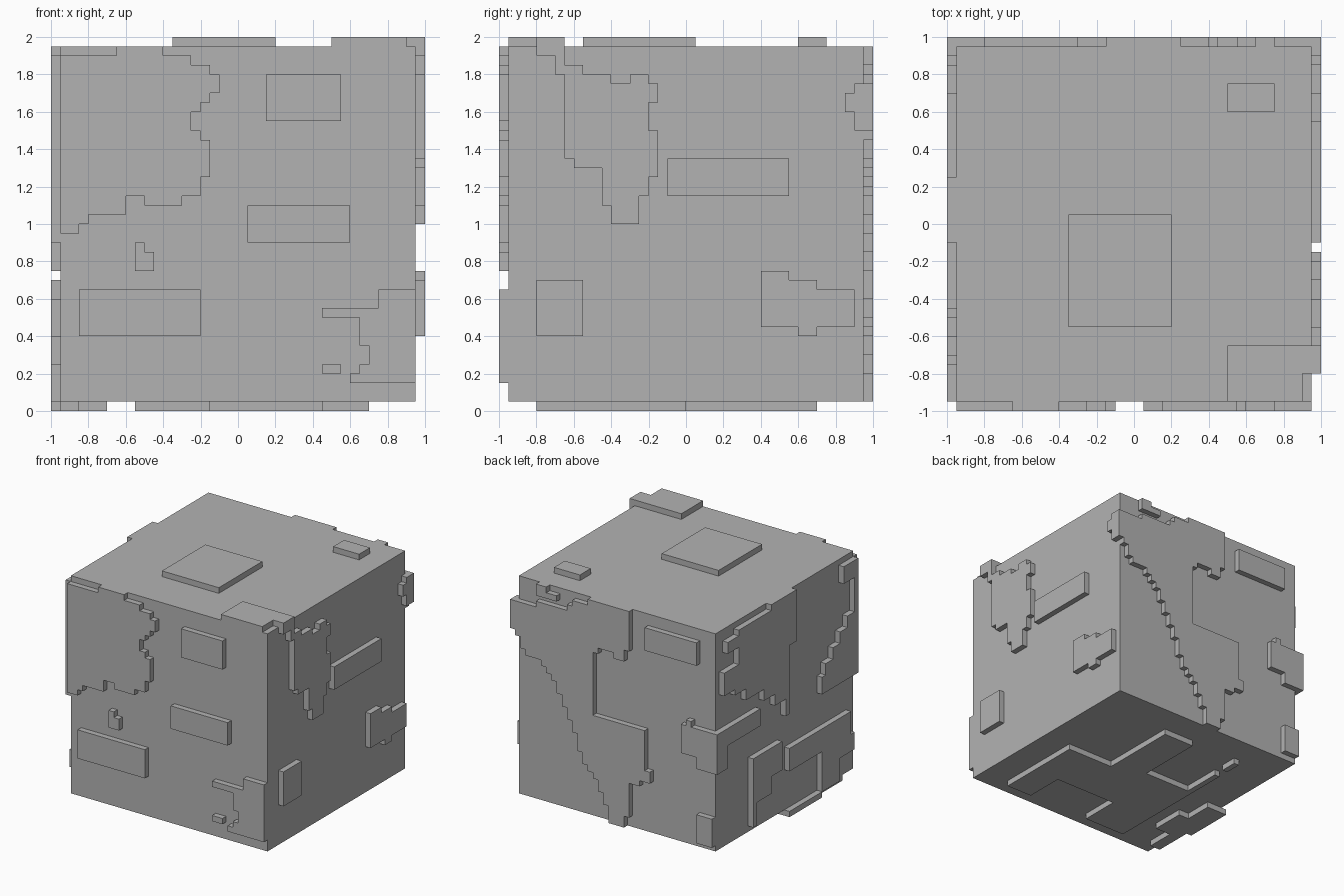
import bpy
import bmesh
from mathutils import Vector

CELL = 0.05  # size of one grid cell
INNER, OUTER = 0.95, 1.0  # depth range of the raised plates

starter = bpy.data.objects.get("Cube")
if starter:
    bpy.data.objects.remove(starter, do_unlink=True)

# One plain grey for everything
grey = bpy.data.materials.new("plain_grey")
grey.use_nodes = True
grey.diffuse_color = (0.45, 0.45, 0.45, 1)
grey.node_tree.nodes["Principled BSDF"].inputs["Base Color"].default_value = grey.diffuse_color

# Each side turns (across, along, depth) into a position
SIDES = {
    "front": lambda u, v, d: Vector((u, -d, v)),
    "back": lambda u, v, d: Vector((u, d, v)),
    "right": lambda u, v, d: Vector((d, u, v)),
    "left": lambda u, v, d: Vector((-d, u, v)),
    "top": lambda u, v, d: Vector((u, v, 1 + d)),
    "bottom": lambda u, v, d: Vector((u, v, 1 - d)),
}


def finish(bm, name):
    bmesh.ops.recalc_face_normals(bm, faces=bm.faces)
    mesh = bpy.data.meshes.new(name)
    bm.to_mesh(mesh)
    bm.free()
    mesh.materials.append(grey)
    obj = bpy.data.objects.new(name, mesh)
    bpy.context.collection.objects.link(obj)
    return obj


def plate(side, name, *corners):
    """Raise a stepped outline: each corner is reached by going across, then along."""
    place = SIDES[side]
    outline = []
    for i, (u, v) in enumerate(corners):
        next_u = corners[(i + 1) % len(corners)][0]
        outline += [(u * CELL, v * CELL), (next_u * CELL, v * CELL)]
    bm = bmesh.new()
    base = bm.faces.new([bm.verts.new(place(u, v, INNER)) for u, v in outline])
    raised = bmesh.ops.extrude_face_region(bm, geom=[base], use_keep_orig=True)
    verts = [g for g in raised["geom"] if isinstance(g, bmesh.types.BMVert)]
    shift = place(0, 0, OUTER) - place(0, 0, INNER)
    bmesh.ops.translate(bm, verts=verts, vec=shift)
    return finish(bm, side + "_" + name)


# Core block
core = bmesh.new()
bmesh.ops.create_cube(core, size=2 * INNER)
bmesh.ops.translate(core, verts=core.verts, vec=(0, 0, 1))
finish(core, "core_block")

# Front plates
plate("front", "large_land", (-19, 19), (-17, 20), (-16, 21), (-12, 23), (-10, 22),
      (-6, 23), (-4, 25), (-3, 29), (-4, 30), (-5, 32), (-4, 33), (-3, 34),
      (-2, 36), (-3, 37), (-5, 38), (-8, 39), (-13, 38))
plate("front", "corner_land", (12, 3), (19, 13), (15, 11), (9, 10), (13, 7), (14, 5), (13, 4))
plate("front", "small_island", (-11, 15), (-9, 17), (-10, 18))
plate("front", "tiny_island", (9, 4), (11, 5))
plate("front", "upper_panel", (3, 31), (11, 36))
plate("front", "middle_panel", (1, 18), (12, 22))
plate("front", "lower_panel", (-17, 8), (-4, 13))

# Right plates
plate("right", "large_land", (-8, 20), (-5, 23), (-4, 25), (-3, 30), (-4, 33), (-3, 35),
      (-4, 36), (-6, 35), (-8, 36), (-11, 37), (-13, 39), (-16, 38), (-14, 36),
      (-13, 27), (-12, 26), (-9, 22))
plate("right", "lower_land", (8, 9), (12, 8), (14, 9), (18, 13), (14, 14), (11, 15))
plate("right", "corner_land", (18, 30), (20, 35), (18, 34), (17, 32))
plate("right", "middle_panel", (-2, 23), (11, 27))
plate("right", "lower_panel", (-16, 8), (-11, 14))

# Back plates
plate("back", "large_land", (-2, 1), (1, 4), (2, 6), (3, 8), (4, 9), (5, 10), (6, 12),
      (7, 15), (8, 17), (9, 19), (10, 21), (11, 23), (12, 24), (13, 25), (14, 26),
      (17, 27), (18, 29), (19, 35), (15, 36), (9, 37), (8, 38), (5, 39), (-3, 32),
      (-2, 30), (0, 31), (3, 30), (4, 19), (-6, 12), (-7, 10), (-5, 9), (-3, 3))
plate("back", "small_island", (11, 37), (15, 39), (13, 38))
plate("back", "edge_land", (-20, 15), (-16, 17), (-13, 22), (-14, 23), (-15, 22))
plate("back", "upper_panel", (-16, 33), (-6, 37))
plate("back", "lower_panel", (-19, 2), (-16, 7))

# Left plates
plate("left", "large_land", (0, 18), (1, 21), (4, 23), (7, 25), (12, 27), (15, 28),
      (18, 32), (14, 35), (17, 37), (14, 38), (5, 39), (-2, 30))
plate("left", "edge_land", (8, 19), (17, 15), (19, 22))
plate("left", "tapered_land", (9, 2), (10, 14), (2, 9), (5, 6))
plate("left", "stepped_land", (-19, 18), (-9, 21), (-10, 23), (-12, 25), (-14, 27),
      (-16, 29), (-18, 35), (-15, 38))
plate("left", "lower_land", (-18, 5), (-14, 1), (-9, 8))
plate("left", "lower_panel", (-17, 8), (0, 12))

# Top plates
plate("top", "corner_land", (10, -19), (18, -16), (20, -13))
plate("top", "large_panel", (-7, -11), (4, 1))
plate("top", "small_panel", (10, 12), (15, 15))

# Bottom plates
plate("bottom", "large_land", (9, -16), (14, 0), (5, 14), (-1, 2), (-10, 9), (-11, -16), (-3, -9))
plate("bottom", "small_island", (-11, 11), (-10, 14))
plate("bottom", "edge_land", (-19, -16), (-17, -11), (-14, -5), (-16, 0), (-20, -9))
